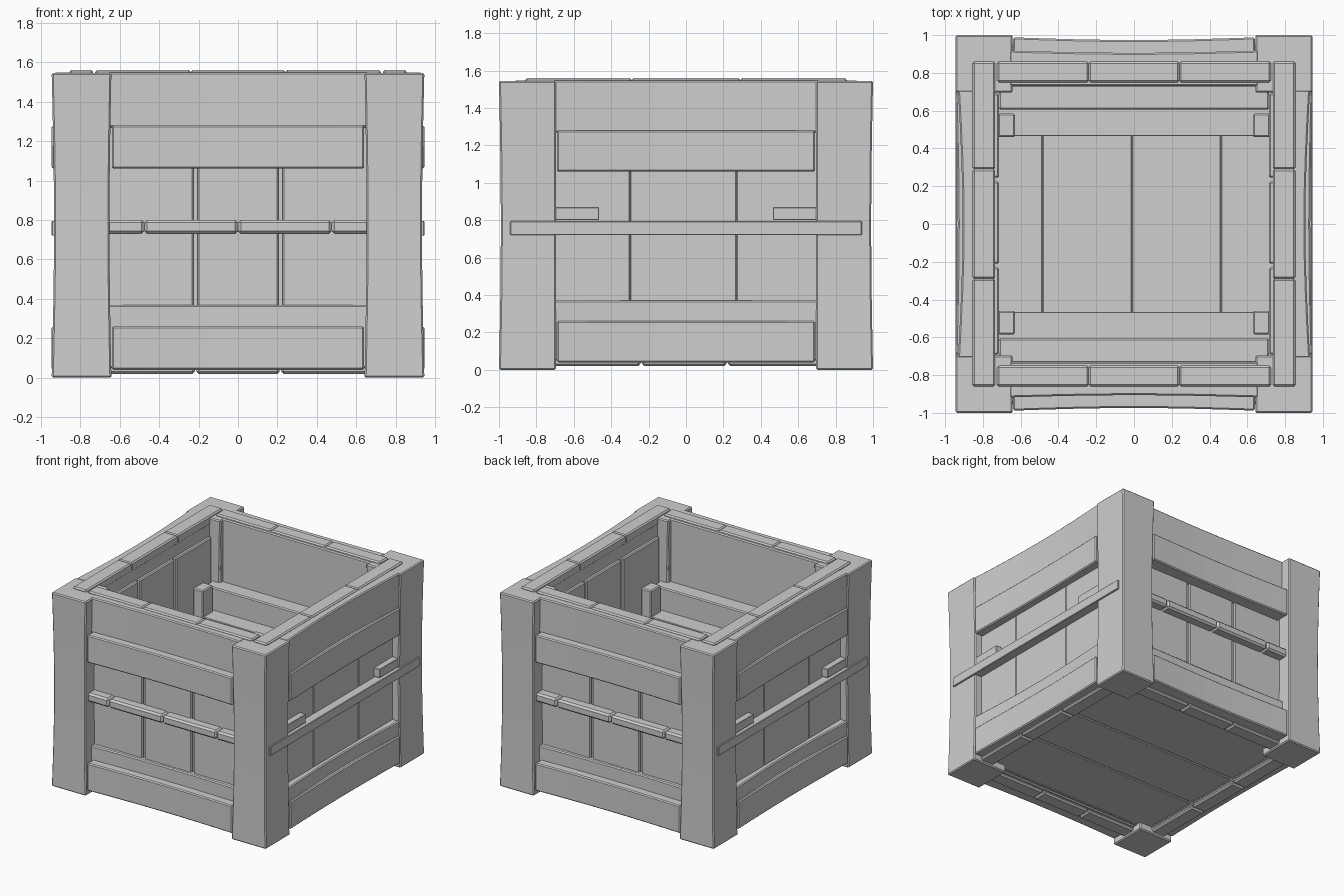
import bpy, bmesh, math
from mathutils import Vector

if "Cube" in bpy.data.objects:
    bpy.data.objects.remove(bpy.data.objects["Cube"])

mat = bpy.data.materials.new("plain_grey")
mat.diffuse_color = (0.62, 0.62, 0.62, 1)
mat.use_nodes = True
mat.node_tree.nodes["Principled BSDF"].inputs["Base Color"].default_value = mat.diffuse_color


def board(name, lo, hi, bow_axis=None, along=0, bow=0.0, bevel=0.008):
    """Box from lo to hi; optionally its outer side bows inward along its length."""
    lo, hi = Vector(lo), Vector(hi)
    bm = bmesh.new()
    bmesh.ops.create_cube(bm, size=1)
    for v in bm.verts:
        v.co = Vector([(lo[i] + hi[i]) / 2 + v.co[i] * (hi[i] - lo[i]) for i in range(3)])
    bmesh.ops.bevel(bm, geom=bm.edges[:], offset=bevel, segments=1, affect='EDGES')
    if bow_axis is not None:
        n = 8
        for k in range(1, n):
            p, d = Vector((0, 0, 0)), Vector((0, 0, 0))
            p[along] = lo[along] + (hi[along] - lo[along]) * k / n
            d[along] = 1
            bmesh.ops.bisect_plane(bm, geom=bm.verts[:] + bm.edges[:] + bm.faces[:],
                                   plane_co=p, plane_no=d)
        mid = (lo[bow_axis] + hi[bow_axis]) / 2
        s = 1 if mid > 0 else -1
        for v in bm.verts:
            t = (v.co[along] - lo[along]) / (hi[along] - lo[along])
            if (v.co[bow_axis] - mid) * s > 0:
                v.co[bow_axis] -= s * bow * math.sin(math.pi * t)
    bmesh.ops.recalc_face_normals(bm, faces=bm.faces[:])
    me = bpy.data.meshes.new(name)
    bm.to_mesh(me)
    bm.free()
    me.materials.append(mat)
    ob = bpy.data.objects.new(name, me)
    bpy.context.collection.objects.link(ob)
    return ob


def span(s, a, b):
    """Range a..b on the positive or negative side."""
    return (a, b) if s > 0 else (-b, -a)


def fb(name, s, x, y, z, **k):
    """Board on the front (s=-1) or back (s=1)."""
    y = span(s, *y)
    return board(("back_" if s > 0 else "front_") + name,
                 (x[0], y[0], z[0]), (x[1], y[1], z[1]), **k)


def lr(name, s, x, y, z, **k):
    """Board on the left (s=-1) or right (s=1)."""
    x = span(s, *x)
    return board(("right_" if s > 0 else "left_") + name,
                 (x[0], y[0], z[0]), (x[1], y[1], z[1]), **k)


def pieces(maker, name, s, cuts, gap, a, z, sides, **k):
    """Row of boards split at the cut positions."""
    for i in range(len(cuts) - 1):
        r = (cuts[i] + gap / 2, cuts[i + 1] - gap / 2)
        if sides:
            maker(name, s, a, r, z, **k)
        else:
            maker(name, s, r, a, z, **k)


# Corner posts with a slight waist
for sx in (-1, 1):
    for sy in (-1, 1):
        x, y = span(sx, 0.642, 0.945), span(sy, 0.695, 1.0)
        post = board("corner_post", (x[0], y[0], 0), (x[1], y[1], 1.545),
                     bow_axis=0, along=2, bow=0.012, bevel=0.008)
        for v in post.data.vertices:
            w = 0.01 * math.sin(math.pi * v.co.z / 1.545)
            if abs(v.co.y) > 0.85:
                v.co.y -= sy * w
            if abs(v.co.x) < 0.8:
                v.co.x += sx * w

for s in (-1, 1):
    # Front and back rails, planks and panels
    X, XP = (-0.66, 0.66), (-0.64, 0.64)
    fb("top_rail", s, X, (0.73, 0.918), (1.27, 1.548), bow_axis=1, bow=0.012)
    fb("upper_plank", s, XP, (0.75, 0.988), (1.06, 1.28), bow_axis=1, bow=0.014)
    fb("bottom_rail", s, X, (0.73, 0.918), (0.05, 0.37), bow_axis=1, bow=0.012)
    fb("lower_plank", s, XP, (0.75, 0.988), (0.04, 0.26), bow_axis=1, bow=0.014)
    fb("panel_backing", s, (-0.74, 0.74), (0.73, 0.86), (0.08, 1.5), bevel=0.002)
    pieces(fb, "panel", s, (-0.74, -0.215, 0.215, 0.74), 0.02, (0.84, 0.88), (0.1, 1.4), False)
    pieces(fb, "middle_strip", s, (-0.665, -0.475, 0.0, 0.475, 0.665), 0.0, (0.86, 0.955),
           (0.73, 0.80), False, bevel=0.014)
    pieces(fb, "top_cap", s, (-0.725, -0.24, 0.24, 0.725), 0.0, (0.75, 0.86),
           (1.49, 1.56), False, bevel=0.01)
    pieces(fb, "base_strip", s, (-0.725, -0.215, 0.215, 0.725), 0.008, (0.77, 0.89),
           (0.02, 0.09), False, bevel=0.012)
    # Left and right rails, planks and panels
    Y, YP = (-0.71, 0.71), (-0.69, 0.69)
    lr("top_rail", s, (0.74, 0.932), Y, (1.27, 1.548), bow_axis=0, along=1, bow=0.025)
    lr("upper_plank", s, (0.75, 0.945), YP, (1.06, 1.28), bow_axis=0, along=1, bow=0.012)
    lr("bottom_rail", s, (0.74, 0.932), Y, (0.05, 0.37), bow_axis=0, along=1, bow=0.025)
    lr("lower_plank", s, (0.75, 0.945), YP, (0.04, 0.26), bow_axis=0, along=1, bow=0.012)
    lr("panel_backing", s, (0.74, 0.86), (-0.74, 0.74), (0.08, 1.5), bevel=0.002)
    pieces(lr, "panel", s, (-0.72, -0.30, 0.27, 0.72), 0.002, (0.83, 0.875), (0.1, 1.4), True,
           bevel=0.005)
    pieces(lr, "inner_panel", s, (-0.7, -0.22, 0.235, 0.7), 0.02, (0.715, 0.75), (0.1, 1.4), True)
    lr("long_strip", s, (0.86, 0.945), (-0.94, 0.94), (0.72, 0.795), bevel=0.004)
    pieces(lr, "top_cap", s, (-0.86, -0.29, 0.29, 0.86), 0.0, (0.735, 0.855),
           (1.49, 1.56), True, bevel=0.01)
    pieces(lr, "base_strip", s, (-0.75, -0.24, 0.22, 0.75), 0.008, (0.755, 0.88),
           (0.02, 0.09), True, bevel=0.012)
    # Inner shelf whose ends poke through the sides, with its upright board
    fb("shelf", s, (-0.925, 0.925), (0.465, 0.71), (0.80, 0.87), bevel=0.004)
    fb("shelf_back", s, (-0.715, 0.715), (0.605, 0.735), (0.86, 1.05))
    for sx in (-1, 1):
        fb("shelf_block", s, span(sx, 0.63, 0.72), (0.46, 0.585), (0.80, 1.08))
        fb("corner_strip", s, span(sx, 0.645, 0.74), (0.70, 0.75), (0.87, 1.54))

# Floor: inner boards run front to back, outer boards run side to side
cx = (-0.76, -0.485, -0.01, 0.46, 0.76)
for a, b in zip(cx, cx[1:]):
    board("inner_floor_board", (a, -0.75, 0.09), (b, 0.75, 0.12), bevel=0.005)
cy = (-0.78, -0.24, 0.22, 0.78)
for a, b in zip(cy, cy[1:]):
    board("outer_floor_board", (-0.78, a + 0.004, 0.055), (0.78, b - 0.004, 0.095), bevel=0.006)
